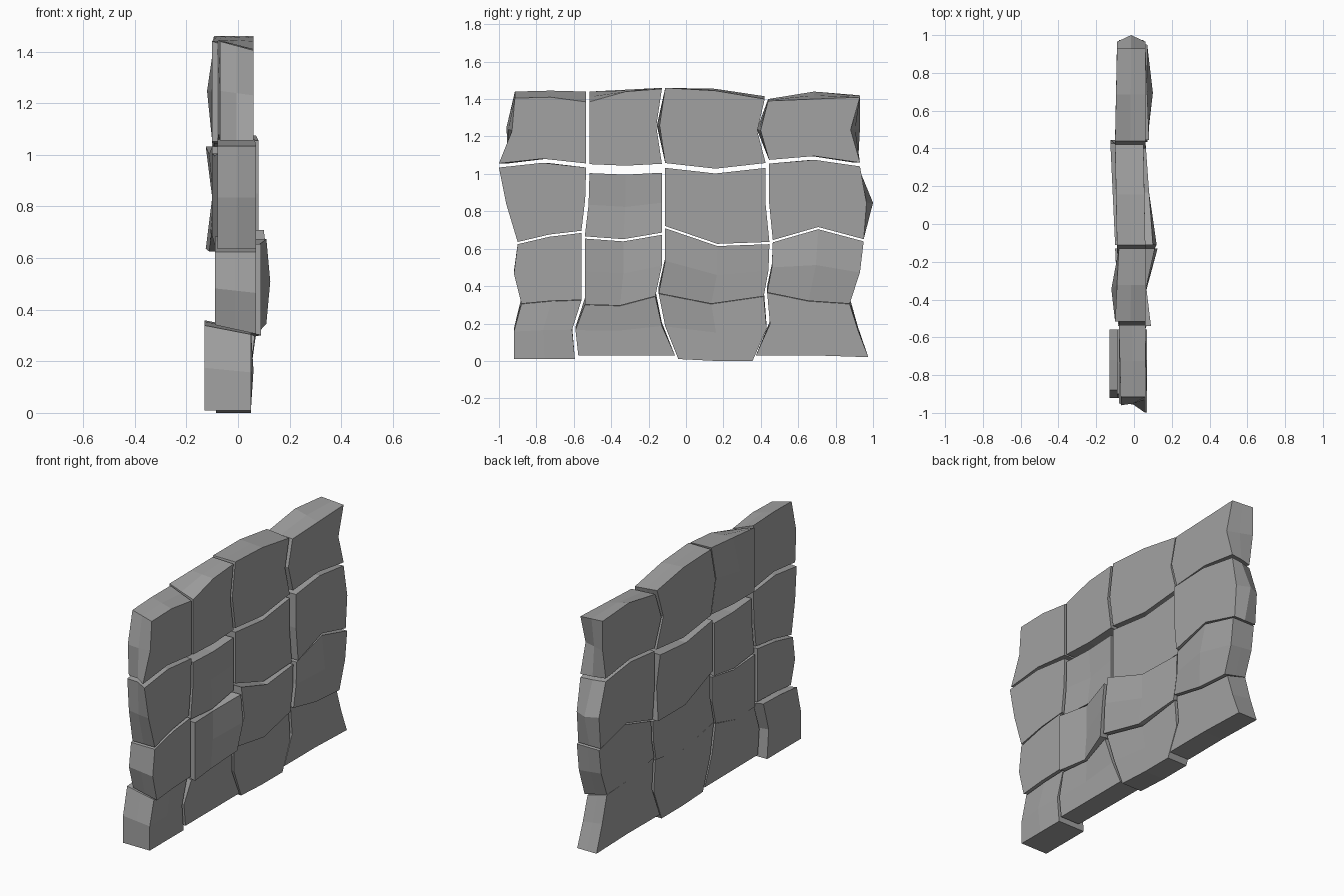
import bpy, bmesh

stone = bpy.data.materials.new("stone_grey")
stone.diffuse_color = (0.36, 0.36, 0.36, 1)

# Upright joints: y at nine levels from bottom to top
UPRIGHT = [
    (-.92, -.92, -.88, -.92, -.90, -.96, -1.0, -.93, -.915),
    (-.585, -.60, -.55, -.55, -.55, -.53, -.525, -.525, -.525),
    (-.05, -.12, -.155, -.12, -.12, -.12, -.12, -.15, -.12),
    (.365, .44, .425, .45, .455, .435, .435, .39, .43),
    (.975, .92, .875, .93, .95, .965, .93, .88, .93),
]
# Sideways shift of a joint at mid depth and on the back face
SHIFT = {(0, 5): (.01, .025), (0, 6): (.045, .05), (0, 7): (-.02, -.03),
         (2, 7): (-.01, -.015), (3, 7): (-.01, -.02),
         (4, 5): (.035, 0), (4, 6): (-.01, -.03), (4, 7): (.025, .05)}

# Level joints: z at left, middle and right of each column
LEVEL = [
    ((.01, .01, .01), (.03, .03, .03), (.01, 0, 0), (.03, .03, .02)),
    ((.305, .32, .325), (.30, .295, .345), (.36, .305, .345), (.365, .32, .305)),
    ((.63, .67, .69), (.66, .645, .68), (.715, .62, .63), (.64, .71, .645)),
    ((1.045, 1.07, 1.045), (1.028, 1.02, 1.03), (1.045, 1.015, 1.045), (1.065, 1.085, 1.05)),
    ((1.405, 1.41, 1.385), (1.385, 1.44, 1.455), (1.46, 1.445, 1.40), (1.39, 1.40, 1.41)),
]
TOP_BACK = ((1.44, 1.445, 1.44), (1.44, 1.45, 1.46), (1.46, 1.455, 1.415), (1.40, 1.44, 1.42))
# Half the gap at each level joint, by column
LEVEL_GAP = [(0,) * 4, (.001,) * 4, (.006,) * 4, (.011, .024, .013, .010), (0,) * 4]

# Depth of each stone: front left, front right, back left, back right
DEPTH = [
    [(.05, .05, -.13, -.13), (.05, .05, -.08, -.085), (.05, .05, -.085, -.085), (.05, .05, -.085, -.08)],
    [(.07, .07, -.09, -.09), (.09, .11, -.085, -.085), (.10, .06, -.085, -.09), (.07, .07, -.09, -.08)],
    [(.07, .06, -.08, -.08), (.06, .06, -.08, -.10), (.06, .05, -.10, -.125), (.08, .06, -.10, -.09)],
    [(.06, .06, -.07, -.08), (.06, .06, -.10, -.08), (.06, .05, -.09, -.10), (.06, .06, -.10, -.09)],
]
# Extra depth at single points: (row, column, back, across, up)
DENT = {(1, 3, 0, 1, 1): .03, (3, 1, 1, 1, 1): -.03, (2, 1, 0, 1, 1): -.015,
        (1, 1, 0, 1, 0): -.035, (1, 1, 0, 1, 1): -.035, (1, 1, 0, 1, 2): -.035,
        (1, 1, 0, 2, 1): .015, (1, 2, 0, 0, 1): .02, (0, 0, 0, 1, 1): .01,
        (0, 2, 0, 0, 2): .025, (0, 1, 0, 2, 2): .025, (0, 1, 0, 0, 2): .015,
        (2, 2, 1, 2, 1): .025, (2, 2, 1, 1, 1): .015}


def level(r, c, i, t):
    front = LEVEL[r][c][i]
    back = TOP_BACK[c][i] if r == 4 else front + (.035 if r == 1 else 0)
    return front + (back - front) * t


def upright(c, k, t):
    return UPRIGHT[c][k] + (0, *SHIFT.get((c, k), (0, 0)))[int(t * 2)]


def build_stone(r, c):
    bm = bmesh.new()
    fl, fr, bl, br = DEPTH[r][c]

    def depth(i, j, back):
        left, right = (bl, br) if back else (fl, fr)
        return left + (right - left) * i / 2 + DENT.get((r, c, back, i, j), 0)

    # Three layers through the wall: front, middle, back
    layers = []
    for t in (0, .5, 1):
        layer = {}
        for j in range(3):
            left = upright(c, 2 * r + j, t) + (.009 if c > 0 else 0)
            right = upright(c + 1, 2 * r + j, t) - (.009 if c < 3 else 0)
            for i in range(3):
                if t == .5 and i == 1 and j == 1:
                    continue
                low = level(r, c, i, t) + LEVEL_GAP[r][c]
                high = level(r + 1, c, i, t) - LEVEL_GAP[r + 1][c]
                x = depth(i, j, 0) * (1 - t) + depth(i, j, 1) * t
                layer[j * 3 + i] = bm.verts.new(
                    (x, left + (right - left) * i / 2, low + (high - low) * j / 2))
        layers.append(layer)
    # Two broad faces, each of four panels
    for layer in (layers[0], layers[2]):
        for a in (0, 1, 3, 4):
            bm.faces.new([layer[k] for k in (a, a + 1, a + 4, a + 3)])
    # Edge band joining the layers
    ring = (0, 1, 2, 5, 8, 7, 6, 3)
    for f, b in zip(layers, layers[1:]):
        for n, p in enumerate(ring):
            q = ring[(n + 1) % 8]
            bm.faces.new((f[p], b[p], b[q], f[q]))
    bmesh.ops.recalc_face_normals(bm, faces=bm.faces)
    name = f"wall_stone_row{r + 1}_column{c + 1}"
    mesh = bpy.data.meshes.new(name)
    bm.to_mesh(mesh)
    bm.free()
    mesh.materials.append(stone)
    bpy.context.collection.objects.link(bpy.data.objects.new(name, mesh))


for row in range(4):
    for col in range(4):
        build_stone(row, col)
